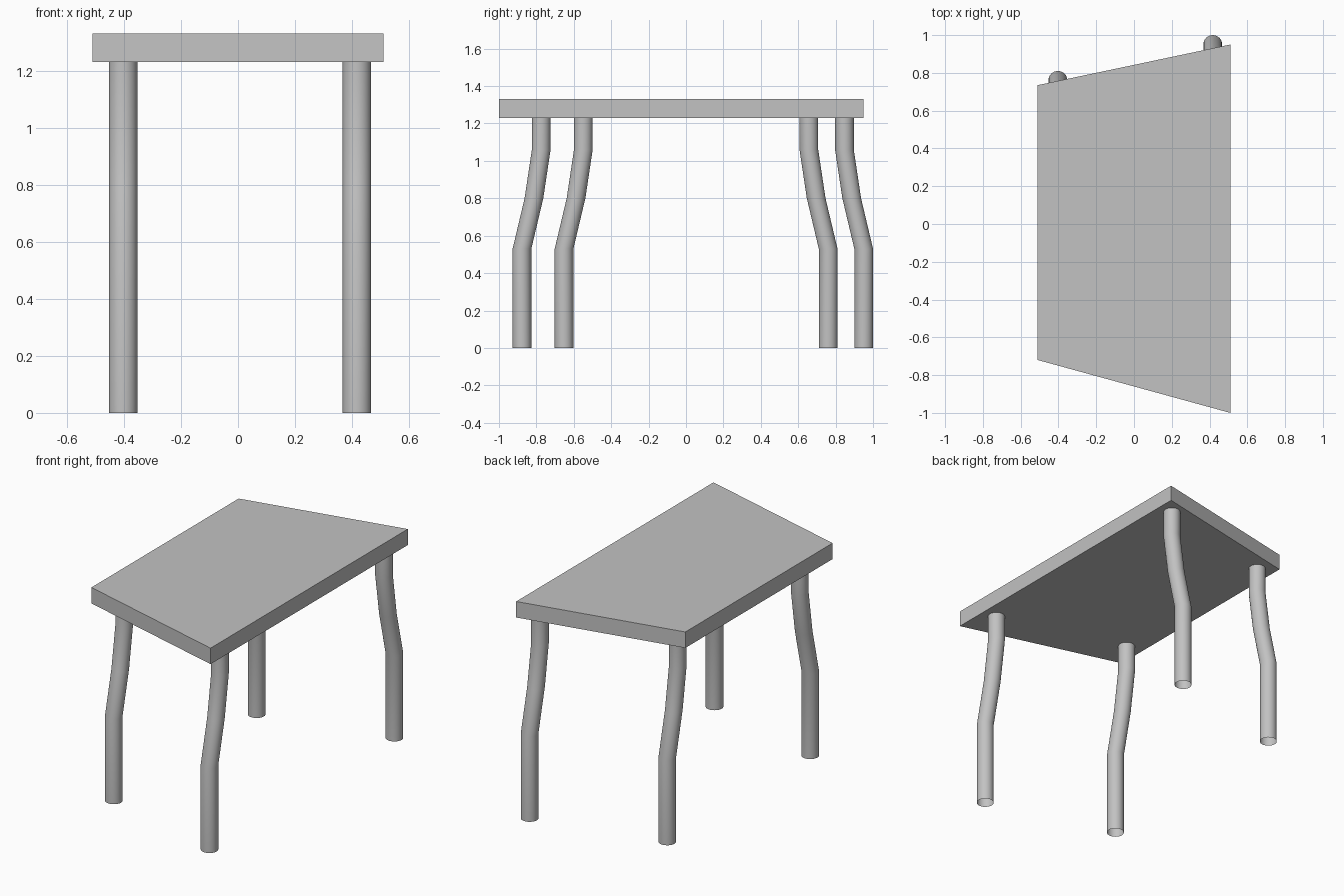
import bpy, bmesh, math
from mathutils import Vector

cube = bpy.data.objects.get("Cube")
if cube:
    bpy.data.objects.remove(cube, do_unlink=True)

grey = bpy.data.materials.new("light_grey")
grey.use_nodes = True
COLOUR = (0.54, 0.54, 0.54, 1)
grey.diffuse_color = COLOUR
grey.node_tree.nodes["Principled BSDF"].inputs["Base Color"].default_value = COLOUR

UNDERSIDE, THICKNESS = 1.23, 0.1


def add_object(name, bm):
    bmesh.ops.recalc_face_normals(bm, faces=bm.faces)
    mesh = bpy.data.meshes.new(name)
    bm.to_mesh(mesh)
    bm.free()
    mesh.materials.append(grey)
    obj = bpy.data.objects.new(name, mesh)
    bpy.context.collection.objects.link(obj)
    return obj


# Table top: a four-sided slab, longer on its left edge
def make_top():
    bm = bmesh.new()
    outline = [(-0.51, -0.72), (0.51, -1.0), (0.51, 0.95), (-0.51, 0.735)]
    face = bm.faces.new([bm.verts.new((x, y, UNDERSIDE)) for x, y in outline])
    grown = bmesh.ops.extrude_face_region(bm, geom=[face], use_keep_orig=True)
    verts = [v for v in grown["geom"] if isinstance(v, bmesh.types.BMVert)]
    bmesh.ops.translate(bm, verts=verts, vec=(0, 0, THICKNESS))
    add_object("table_top", bm)


# Bent leg: an open tube of level rings that leans inward towards the top
def make_leg(name, x, y, radius=0.05, sides=32):
    inward = -math.copysign(1, y)
    path = [(0, 0), (0, 0.53), (0.064, 0.8), (0.103, 1.06), (0.103, UNDERSIDE)]
    bm = bmesh.new()
    rings = []
    for lean, z in path:
        centre = Vector((x, y + inward * lean, z))
        ring = bmesh.ops.create_circle(bm, segments=sides, radius=radius)["verts"]
        bmesh.ops.translate(bm, verts=ring, vec=centre)
        rings.append(ring)
    for low, high in zip(rings, rings[1:]):
        for i in range(sides):
            j = (i + 1) % sides
            bm.faces.new((low[i], low[j], high[j], high[i]))
    leg = add_object(name, bm)
    bpy.ops.object.select_all(action="DESELECT")
    leg.select_set(True)
    bpy.context.view_layer.objects.active = leg
    bpy.ops.object.shade_smooth_by_angle(angle=math.radians(30))


make_top()
make_leg("front_left_leg", 0.417, -0.877)
make_leg("front_right_leg", -0.403, -0.652)
make_leg("back_left_leg", 0.417, 0.95)
make_leg("back_right_leg", -0.403, 0.76)
